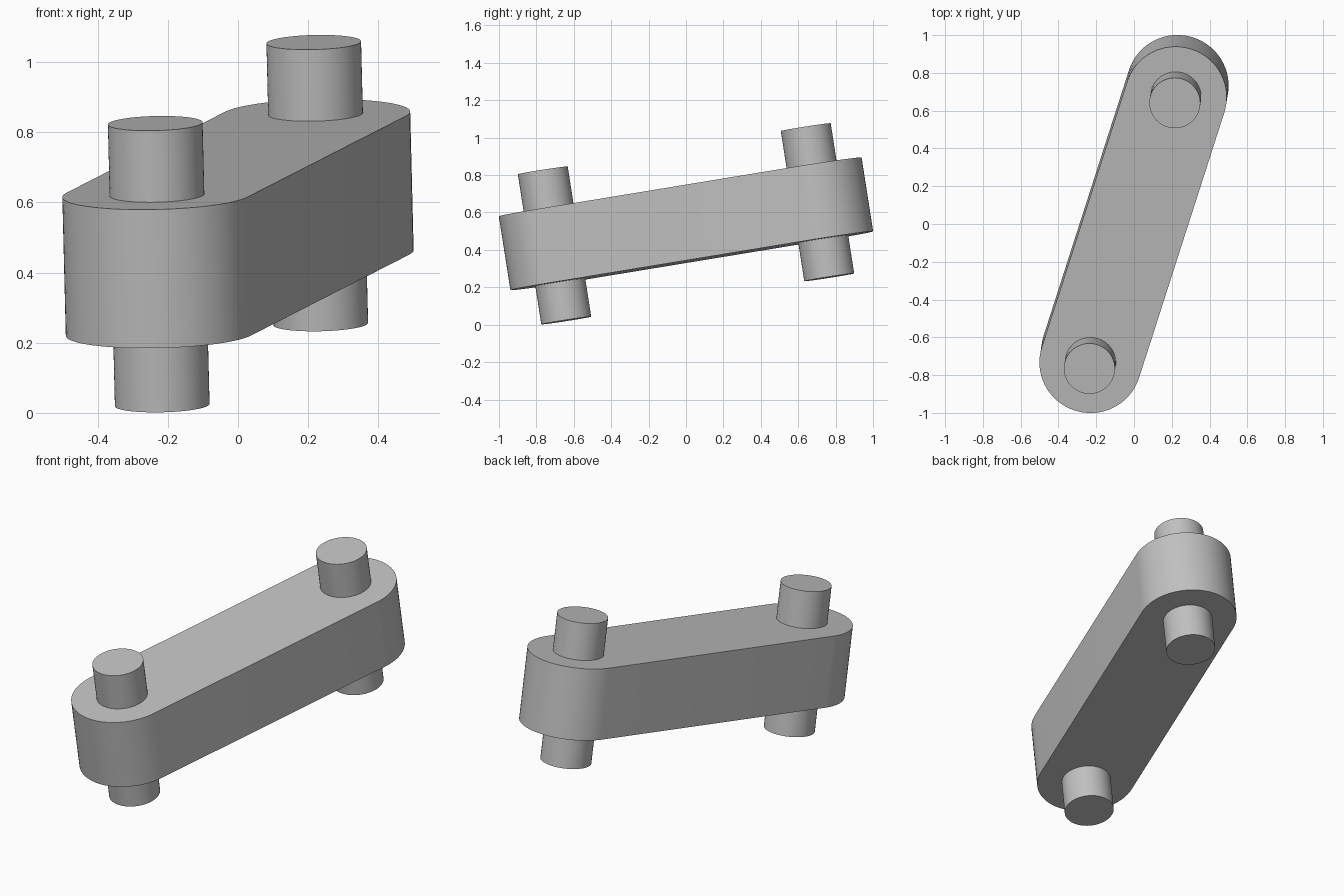
import bpy, bmesh
from math import cos, sin, pi, radians
from mathutils import Vector, Matrix

cube = bpy.data.objects.get("Cube")
if cube:
    bpy.data.objects.remove(cube, do_unlink=True)

grey = bpy.data.materials.new("plain_grey")
grey.use_nodes = True
colour = (0.53, 0.53, 0.53, 1)
grey.diffuse_color = colour
grey.node_tree.nodes["Principled BSDF"].inputs["Base Color"].default_value = colour

# Tilted frame: link runs along local x, pins along local z
end_a = Vector((-0.226, -0.703, 0.424))
end_b = Vector((0.226, 0.703, 0.655))
along = (end_b - end_a).normalized()
up = Vector((-0.0245, -0.154, 0.988))
across = up.cross(along).normalized()
up = along.cross(across)
frame = Matrix((along, across, up)).transposed().to_4x4()
frame.translation = (end_a + end_b) / 2
half = (end_b - end_a).length / 2


def prism(name, outline, height):
    """Extrude a closed outline symmetrically about the local mid-plane."""
    bm = bmesh.new()
    face = bm.faces.new([bm.verts.new((x, y, -height / 2)) for x, y in outline])
    top = bmesh.ops.extrude_face_region(bm, geom=[face])["geom"]
    bmesh.ops.translate(bm, vec=(0, 0, height),
                        verts=[v for v in top if isinstance(v, bmesh.types.BMVert)])
    bmesh.ops.recalc_face_normals(bm, faces=bm.faces)
    mesh = bpy.data.meshes.new(name)
    bm.to_mesh(mesh)
    bm.free()
    mesh.materials.append(grey)
    obj = bpy.data.objects.new(name, mesh)
    bpy.context.collection.objects.link(obj)
    obj.matrix_world = frame
    bpy.ops.object.select_all(action="DESELECT")
    obj.select_set(True)
    bpy.context.view_layer.objects.active = obj
    bpy.ops.object.shade_smooth_by_angle(angle=radians(30))
    return obj


def arc(cx, radius, start, sweep, steps):
    return [(cx + radius * cos(start + sweep * i / steps),
             radius * sin(start + sweep * i / steps)) for i in range(steps + 1)]


# Link body with rounded ends
prism("link_body", arc(half, 0.27, -pi / 2, pi, 32) + arc(-half, 0.27, pi / 2, pi, 32), 0.4)

# Pins passing through both ends
for name, x in (("front_pin", -half), ("back_pin", half)):
    prism(name, arc(x, 0.135, 0, 2 * pi, 64)[:-1], 0.813)
